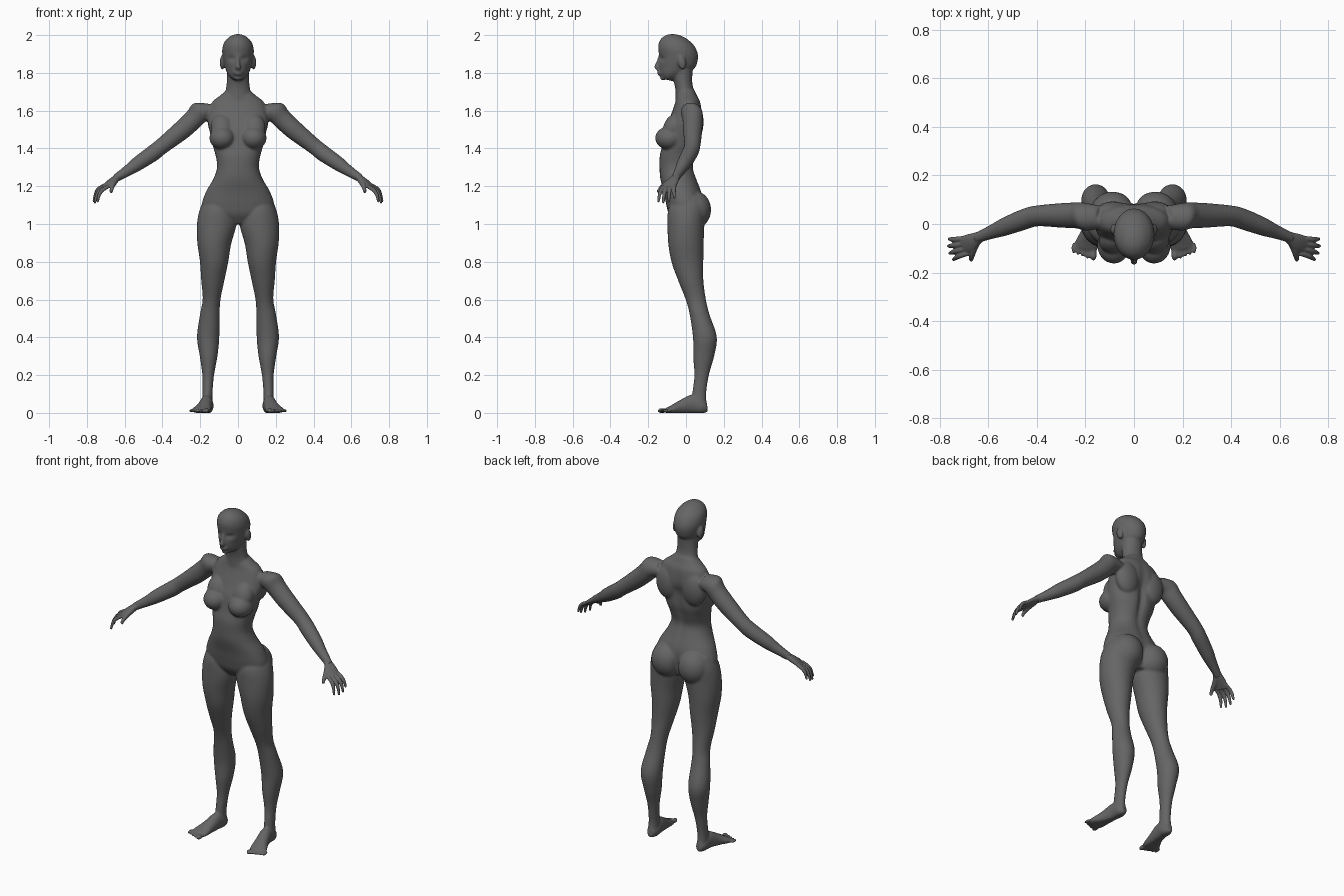
import bpy
import bmesh
import math
from mathutils import Vector, Matrix

if "Cube" in bpy.data.objects:
    bpy.data.objects.remove(bpy.data.objects["Cube"], do_unlink=True)

SIDES = (1, -1)
X_AXIS = Vector((1, 0, 0))
RING = 32
STEPS = 5

clay = bpy.data.materials.new("dark grey clay")
clay.use_nodes = True
clay.diffuse_color = (.13, .13, .13, 1)
clay.node_tree.nodes["Principled BSDF"].inputs["Base Color"].default_value = clay.diffuse_color


def spline(rows):
    """Smooth a list of (x, y, z, half width, half depth) sections."""
    result = []
    last = len(rows) - 1
    for i in range(last):
        before, start, end, after = (rows[max(0, min(last, i + k))] for k in (-1, 0, 1, 2))
        for step in range(STEPS):
            t = step / STEPS
            result.append([
                s + t * ((e - b) / 2 + t * (b - 2.5 * s + 2 * e - a / 2 + t * (1.5 * (s - e) + (a - b) / 2)))
                for b, s, e, a in zip(before, start, end, after)])
    result.append(rows[-1])
    return result


def loft(bm, rows, hint=X_AXIS, square=1.0):
    """Closed tube through oval sections that share one orientation."""
    direction = (Vector(rows[-1][:3]) - Vector(rows[0][:3])).normalized()
    across = (hint - direction * hint.dot(direction)).normalized()
    depth = direction.cross(across)
    rings = []
    for x, y, z, a, b in spline(rows):
        ring = []
        for k in range(RING):
            angle = math.tau * k / RING
            c, s = math.cos(angle), math.sin(angle)
            c = math.copysign(abs(c) ** square, c)
            s = math.copysign(abs(s) ** square, s)
            ring.append(bm.verts.new(Vector((x, y, z)) + across * c * a + depth * s * b))
        rings.append(ring)
    for low, high in zip(rings, rings[1:]):
        for k in range(RING):
            n = (k + 1) % RING
            bm.faces.new((low[k], low[n], high[n], high[k]))
    bm.faces.new(rings[0])
    bm.faces.new(rings[-1])


def blob(bm, centre, radii, tilt=0.0):
    matrix = Matrix.Translation(centre) @ Matrix.Rotation(tilt, 4, "X") @ Matrix.Diagonal((*radii, 1))
    bmesh.ops.create_uvsphere(bm, u_segments=RING, v_segments=RING // 2, radius=1, matrix=matrix)


def mirrored(bm):
    """Add a mirrored copy of everything built so far."""
    copy = bmesh.ops.duplicate(bm, geom=bm.verts[:] + bm.edges[:] + bm.faces[:])["geom"]
    for item in copy:
        if isinstance(item, bmesh.types.BMVert):
            item.co.x *= -1


def dent(bm, centre, radii, push):
    """Push the surface softly around a point and its mirror image."""
    for v in bm.verts:
        offset = (abs(v.co.x) - centre[0], v.co.y - centre[1], v.co.z - centre[2])
        v.co.y += push * math.exp(-sum((o / r) ** 2 for o, r in zip(offset, radii)))


def fuse(bm, name, voxel, rounds):
    """Merge overlapping volumes into one smooth skin."""
    for v in bm.verts:
        v.co.z = max(v.co.z, 0)
    bmesh.ops.recalc_face_normals(bm, faces=bm.faces[:])
    mesh = bpy.data.meshes.new(name)
    bm.to_mesh(mesh)
    bm.free()
    mesh.materials.append(clay)
    obj = bpy.data.objects.new(name, mesh)
    bpy.context.collection.objects.link(obj)
    skin = obj.modifiers.new("skin", "REMESH")
    skin.mode = "VOXEL"
    skin.voxel_size = voxel
    skin.use_smooth_shade = True
    relax = obj.modifiers.new("relax", "SMOOTH")
    relax.factor = .5
    relax.iterations = rounds


body = bmesh.new()

# Legs, from hip to heel
loft(body, [
    (.10, .01, 1.14, .07, .08), (.108, .005, 1.08, .092, .10), (.113, 0, 1, .104, .098),
    (.126, 0, .9, .09, .094), (.127, .008, .8, .075, .084), (.134, .026, .7, .061, .066),
    (.14, .052, .6, .047, .053), (.149, .072, .52, .052, .052), (.158, .1, .4, .059, .063),
    (.156, .094, .3, .047, .056), (.158, .083, .2, .031, .039), (.162, .07, .1, .027, .037),
    (.163, .072, .03, .03, .04)])

# Feet and toes, turned slightly outward
loft(body, [
    (.16, .112, .03, .018, .025), (.162, .08, .035, .033, .04), (.166, .03, .045, .034, .05),
    (.178, -.03, .03, .039, .037), (.193, -.08, .016, .05, .022), (.198, -.105, .012, .044, .014)])
for i in range(5):
    size = .017 if i == 0 else .011
    x = .163 + .019 * i + (.006 if i else 0)
    y = -.128 + .007 * i
    blob(body, (x + .004, y, .011), (size * .85, .024, size * .85))

# Arms, from shoulder to wrist
arm = [
    (.13, .03, 1.6, .045), (.2, .03, 1.592, .058), (.24, .035, 1.55, .054), (.3, .035, 1.495, .051),
    (.4, .033, 1.415, .043), (.45, .02, 1.375, .043), (.53, -.01, 1.32, .038),
    (.58, -.03, 1.285, .03), (.635, -.052, 1.25, .023), (.65, -.06, 1.24, .022)]
loft(body, [(*row, row[-1]) for row in arm], Vector((.2, 1, 0)))

# Breasts, buttocks, shoulder blades and ears
blob(body, (.083, -.088, 1.455), (.068, .075, .062))
blob(body, (.085, -.07, 1.51), (.06, .05, .075), -.35)
blob(body, (.088, .045, 1.075), (.093, .088, .1))
blob(body, (.085, .045, 1.54), (.075, .048, .1))
blob(body, (.083, -.022, 1.855), (.014, .022, .038), .2)
mirrored(body)

# Torso
loft(body, [
    (0, 0, 1.71, .06, .045), (0, .004, 1.68, .095, .055), (0, .01, 1.64, .14, .068),
    (0, 0, 1.56, .16, .087), (0, -.018, 1.5, .152, .093), (0, -.027, 1.42, .135, .098),
    (0, -.042, 1.36, .118, .097), (0, -.05, 1.3, .111, .09), (0, -.04, 1.24, .13, .096),
    (0, -.018, 1.17, .17, .1), (0, -.004, 1.1, .192, .1), (0, 0, 1.05, .17, .09),
    (0, .005, 1, .06, .06)], square=.9)
dent(body, (0, .07, 1.42), (.022, .06, .17), -.018)
dent(body, (0, .12, 1.07), (.014, .08, .07), -.02)

# Neck and head
loft(body, [
    (0, .004, 1.65, .08, .06), (0, -.01, 1.72, .063, .047), (0, -.018, 1.78, .059, .052),
    (0, -.02, 1.85, .06, .06)])
loft(body, [
    (0, -.1, 1.763, .022, .025), (0, -.09, 1.778, .042, .044), (0, -.074, 1.805, .06, .07),
    (0, -.05, 1.845, .073, .097), (0, -.042, 1.88, .08, .105), (0, -.042, 1.92, .084, .108),
    (0, -.043, 1.96, .073, .092), (0, -.045, 1.99, .043, .055), (0, -.045, 2.002, .012, .015)])
dent(body, (.034, -.13, 1.876), (.02, .05, .013), .014)
dent(body, (.06, -.11, 1.82), (.025, .05, .025), .008)

# Nose, lips and chin
loft(body, [
    (0, -.137, 1.885, .008, .01), (0, -.15, 1.85, .009, .011), (0, -.156, 1.828, .015, .013),
    (0, -.145, 1.813, .012, .01)])
for z, width in ((1.803, .026), (1.792, .021)):
    blob(body, (0, -.138, z), (width, .014, .006))
blob(body, (0, -.122, 1.774), (.02, .016, .014))
fuse(body, "body", .006, 7)

# Hands
for side, label in zip(SIDES, ("left", "right")):
    hand = bmesh.new()
    across = Vector((.3, .95, .1)).normalized()
    knuckles = Vector((.703, -.09, 1.197))
    loft(hand, [
        (.62, -.046, 1.26, .022, .02), (.642, -.057, 1.245, .025, .018),
        (.675, -.077, 1.22, .037, .016), (*knuckles, .038, .012)], across)
    for i in range(4):
        root = knuckles + across * (.021 * i - .031)
        reach = (.95, 1.05, 1, .8)[i]
        fan = across * (.006 * i - .01)
        bends = [(-.012, 0, .008), (.026, -.008, -.014), (.046, -.012, -.04), (.056, -.014, -.075)]
        path = [root + (Vector(b) + fan * k / 2) * reach for k, b in enumerate(bends)]
        loft(hand, [(*p, r, r) for p, r in zip(path, (.011, .0105, .0095, .007))], across)
        blob(hand, path[-1], (.007, .007, .008))
    # Thumb
    thumb = [(.645, -.068, 1.235, .016), (.662, -.107, 1.21, .015), (.668, -.134, 1.19, .011), (.672, -.15, 1.168, .008)]
    loft(hand, [(*row, row[-1]) for row in thumb])
    for v in hand.verts:
        v.co.x *= side
    fuse(hand, label + "_hand", .0035, 4)
